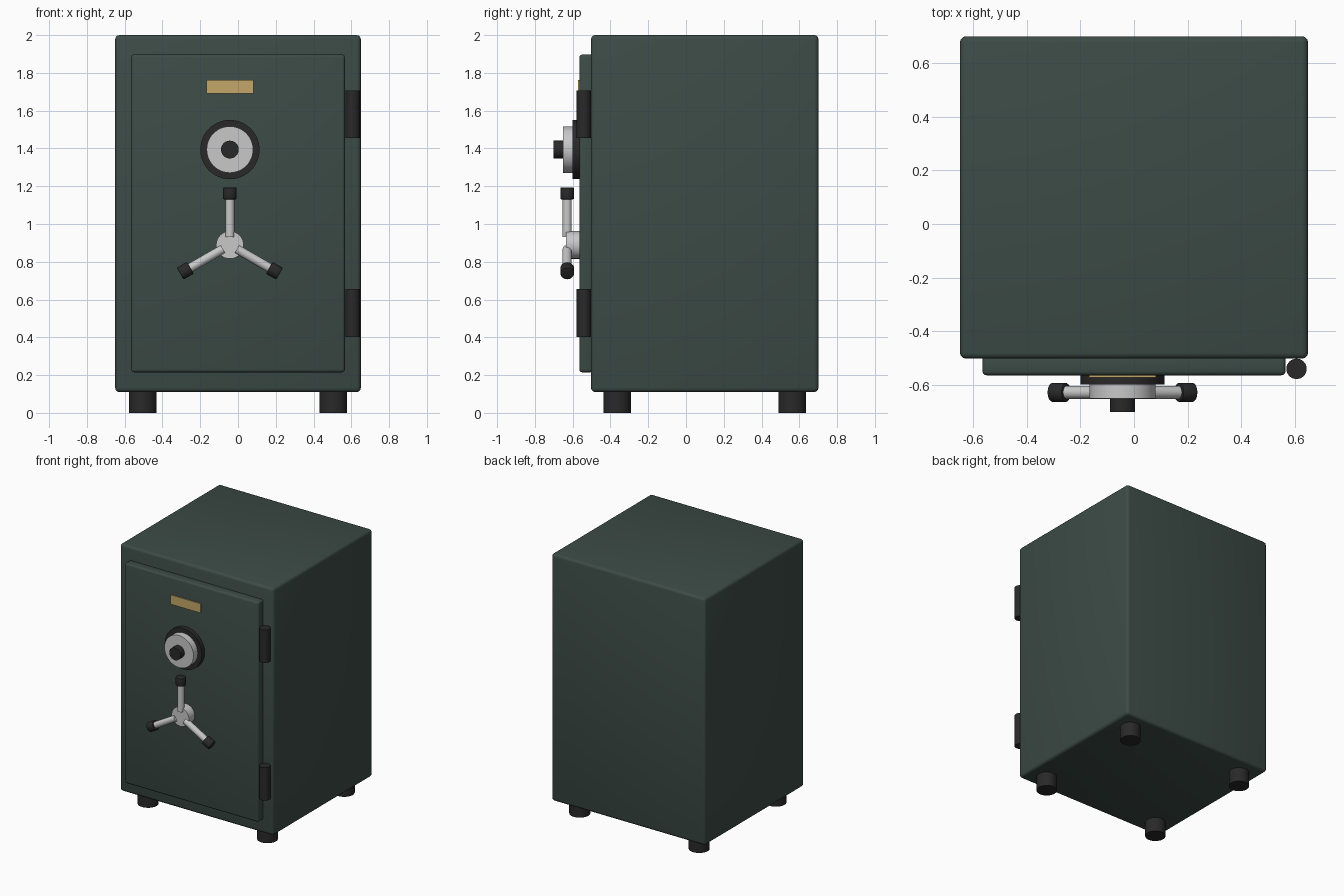
import bpy
import math
from mathutils import Vector

cube = bpy.data.objects.get("Cube")
if cube:
    bpy.data.objects.remove(cube, do_unlink=True)


def material(name, rgb):
    m = bpy.data.materials.new(name)
    m.use_nodes = True
    m.diffuse_color = (*rgb, 1)
    m.node_tree.nodes["Principled BSDF"].inputs["Base Color"].default_value = (*rgb, 1)
    return m


GREEN = material("dark green paint", (0.045, 0.07, 0.06))
BLACK = material("black", (0.022, 0.022, 0.022))
SILVER = material("silver", (0.58, 0.58, 0.58))
BRASS = material("brass", (0.55, 0.39, 0.14))


def finish(name, mat, bevel, segments=3):
    ob = bpy.context.object
    ob.name = name
    ob.data.materials.append(mat)
    if bevel:
        mod = ob.modifiers.new("bevel", "BEVEL")
        mod.width = bevel
        mod.segments = segments
        mod.limit_method = "ANGLE"
        bpy.ops.object.modifier_apply(modifier=mod.name)
    bpy.ops.object.shade_smooth_by_angle(angle=math.radians(35))
    return ob


def box(name, low, high, mat, bevel=0):
    low, high = Vector(low), Vector(high)
    bpy.ops.mesh.primitive_cube_add(size=1, location=(low + high) / 2)
    bpy.context.object.scale = high - low
    bpy.ops.object.transform_apply(location=False, rotation=False)
    return finish(name, mat, bevel)


def rod(name, start, end, radius, mat, bevel=0, sides=32):
    start, end = Vector(start), Vector(end)
    axis = end - start
    bpy.ops.mesh.primitive_cylinder_add(
        vertices=sides, radius=radius, depth=axis.length, location=(start + end) / 2,
        rotation=axis.to_track_quat("Z", "Y").to_euler())
    return finish(name, mat, bevel, 2)


# Cabinet and door
DOOR_Y = -0.565
MID_X = -0.043
box("cabinet", (-0.65, -0.503, 0.11), (0.65, 0.701, 2), GREEN, 0.022)
box("door", (-0.566, DOOR_Y, 0.215), (0.566, -0.49, 1.897), GREEN, 0.015)
box("name_plate", (MID_X - 0.125, DOOR_Y - 0.008, 1.692),
    (MID_X + 0.125, DOOR_Y + 0.001, 1.763), BRASS)

# Feet
for side, x in (("right", -0.505), ("left", 0.505)):
    for end, y in (("front", -0.365), ("back", 0.562)):
        rod(f"{end}_{side}_foot", (x, y, 0), (x, y, 0.12), 0.073, BLACK)

# Hinges
for name, z in (("lower_hinge", 0.529), ("upper_hinge", 1.581)):
    rod(name, (0.607, -0.541, z - 0.126), (0.607, -0.541, z + 0.126), 0.038, BLACK)

# Combination dial, stacked outwards from the door
for name, front, radius, mat in (("dial_ring", -0.6, 0.157, BLACK),
                                 ("dial", -0.652, 0.123, SILVER),
                                 ("dial_knob", -0.702, 0.047, BLACK)):
    rod(name, (MID_X, DOOR_Y + 0.005, 1.394), (MID_X, front, 1.394), radius, mat, sides=48)

# Three-spoke handle
HUB = Vector((MID_X, -0.629, 0.889))
rod("handle_hub", (MID_X, DOOR_Y + 0.005, HUB.z), (MID_X, -0.636, HUB.z), 0.073, SILVER)
for i in range(3):
    a = math.radians(90 + 120 * i)
    out = Vector((math.cos(a), 0, math.sin(a)))
    rod(f"handle_spoke_{i + 1}", HUB + out * 0.043, HUB + out * 0.26, 0.024, SILVER, sides=24)
    rod(f"handle_grip_{i + 1}", HUB + out * 0.242, HUB + out * 0.304, 0.036, BLACK, 0.004, 24)
